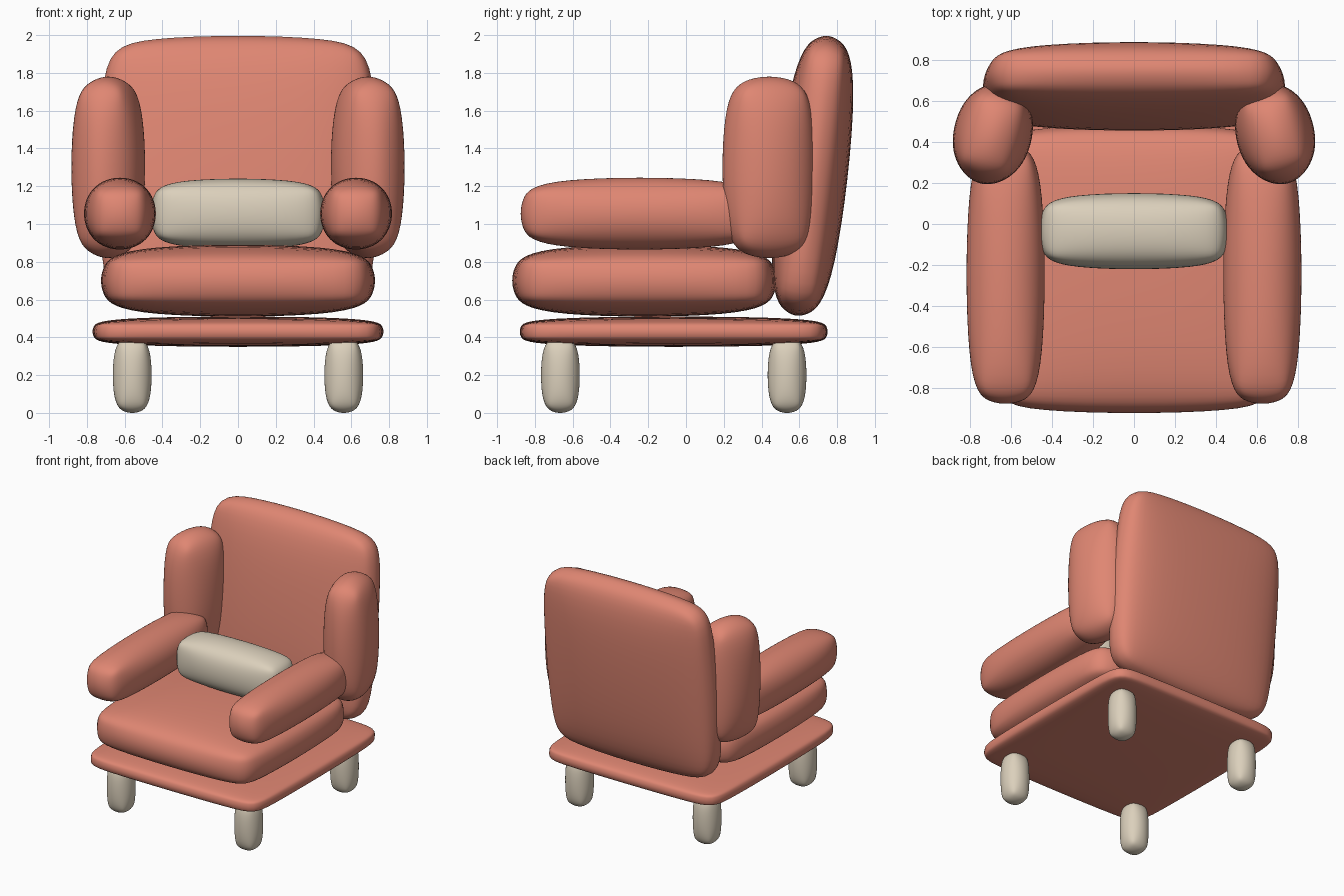
import bpy, bmesh
from math import radians
from mathutils import Matrix, Vector

default = bpy.data.objects.get("Cube")
if default:
    bpy.data.objects.remove(default, do_unlink=True)


def material(name, rgb):
    mat = bpy.data.materials.new(name)
    mat.use_nodes = True
    mat.diffuse_color = (*rgb, 1)
    mat.node_tree.nodes["Principled BSDF"].inputs["Base Color"].default_value = (*rgb, 1)
    return mat


coral = material("coral_fabric", (0.74, 0.24, 0.17))
cream = material("cream", (0.71, 0.63, 0.50))


def padded_box(name, size, center, bevel, mat, rot=(0, 0, 0)):
    """Soft box: a chamfered cage, subdivided, then fitted to the wanted size."""
    bm = bmesh.new()
    bmesh.ops.create_cube(bm, size=1)
    bmesh.ops.scale(bm, vec=size, verts=bm.verts)
    bmesh.ops.bevel(bm, geom=bm.edges[:], offset=bevel, segments=1,
                    affect='EDGES', profile=0.5)
    cage = bpy.data.meshes.new(name)
    bm.to_mesh(cage)
    bm.free()
    obj = bpy.data.objects.new(name, cage)
    bpy.context.collection.objects.link(obj)

    # bake the subdivision so the padded shape can be fitted exactly
    sub = obj.modifiers.new("padding", 'SUBSURF')
    sub.levels = sub.render_levels = 3
    graph = bpy.context.evaluated_depsgraph_get()
    mesh = bpy.data.meshes.new_from_object(obj.evaluated_get(graph))
    obj.modifiers.clear()
    obj.data = mesh
    bpy.data.meshes.remove(cage)
    mesh.name = name
    fit = [size[i] / (2 * max(v.co[i] for v in mesh.vertices)) for i in range(3)]
    mesh.transform(Matrix.Diagonal(Vector((*fit, 1))))
    mesh.polygons.foreach_set("use_smooth", [True] * len(mesh.polygons))
    mesh.materials.clear()
    mesh.materials.append(mat)
    obj.location = center
    obj.rotation_euler = [radians(a) for a in rot]
    return obj


# base, seat and reclined backrest
padded_box("base", (1.54, 1.63, 0.16), (0, -0.065, 0.43), 0.055, coral)
padded_box("seat_cushion", (1.45, 1.40, 0.38), (0, -0.22, 0.70), 0.12, coral)
padded_box("backrest", (1.47, 0.37, 1.49), (0, 0.67, 1.255), 0.14, coral, (-6.5, 0, 0))

# lumbar cushion
padded_box("lumbar_cushion", (0.92, 0.37, 0.37), (0, -0.035, 1.055), 0.09, cream)

# mirrored arms, wings and legs
for side, s in (("left", 1), ("right", -1)):
    padded_box(side + "_arm", (0.38, 1.26, 0.38), (s * 0.625, -0.245, 1.055), 0.11, coral)
    padded_box(side + "_wing", (0.38, 0.50, 0.96), (s * 0.687, 0.44, 1.30), 0.13,
               coral, (0, 0, s * 14))
    for end, y in (("front", -0.665), ("back", 0.535)):
        padded_box(f"{side}_{end}_leg", (0.205, 0.205, 0.40), (s * 0.56, y, 0.20), 0.06, cream)
